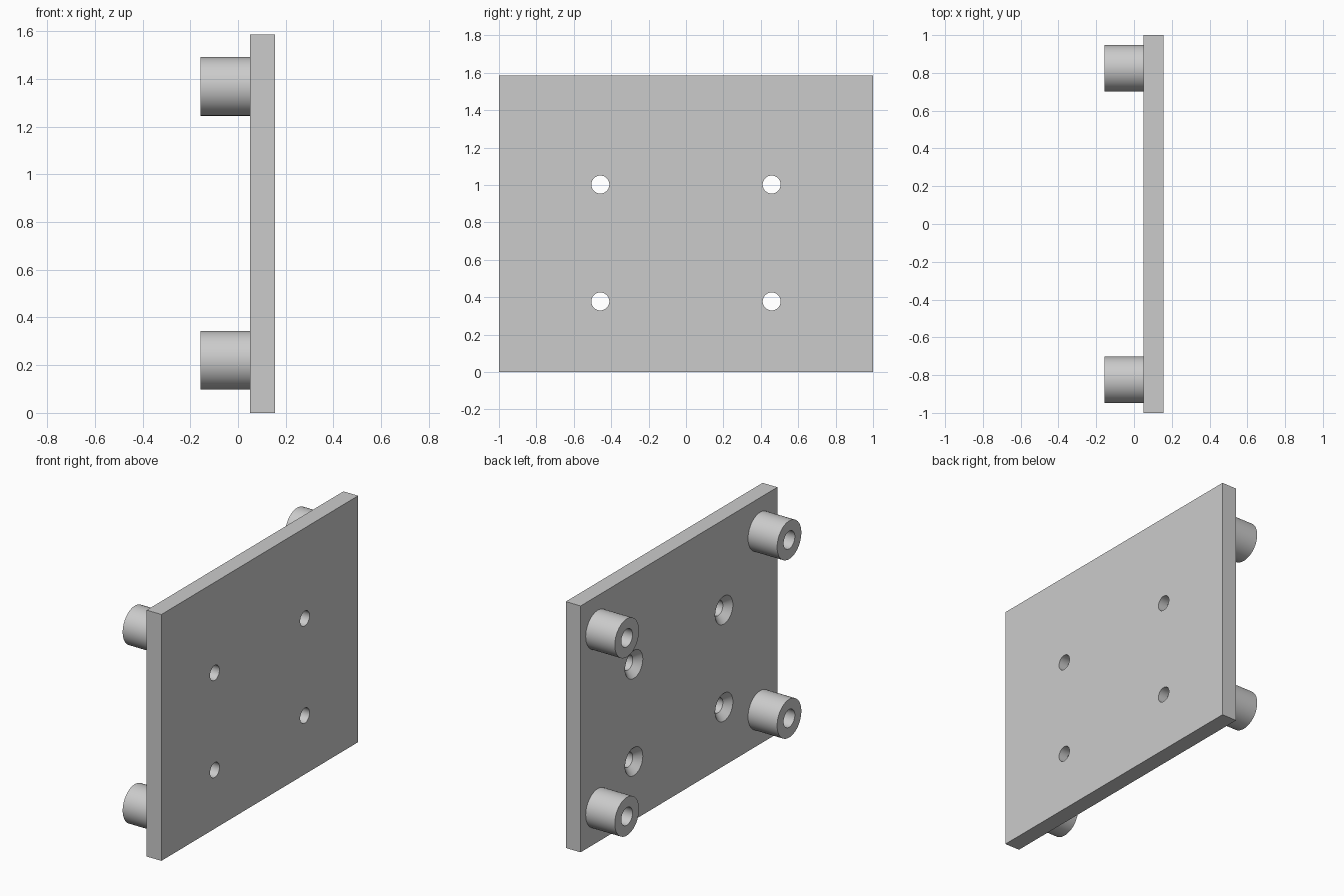
import bpy
import math
from mathutils import Matrix

cube = bpy.data.objects.get("Cube")
if cube:
    bpy.data.objects.remove(cube, do_unlink=True)

# Overall dimensions
BACK, FACE, TIP = 0.155, 0.05, -0.157
HEIGHT = 1.585
MID = 0.69          # centre height of the screw hole pattern
SEGMENTS = 64

grey = bpy.data.materials.new("plain grey")
grey.use_nodes = True
grey.diffuse_color = (0.6, 0.6, 0.6, 1)
grey.node_tree.nodes["Principled BSDF"].inputs["Base Color"].default_value = (0.6, 0.6, 0.6, 1)


def lathe(name, profile, y, z):
    """Revolve a closed loop of (x, radius) points about an axis along x."""
    n = len(profile)
    verts, faces = [], []
    for i in range(SEGMENTS):
        a = 2 * math.pi * i / SEGMENTS
        verts += [(x, r * math.cos(a), r * math.sin(a)) for x, r in profile]
        j = (i + 1) % SEGMENTS
        faces += [(i * n + k, i * n + (k + 1) % n, j * n + (k + 1) % n, j * n + k)
                  for k in range(n)]
    mesh = bpy.data.meshes.new(name)
    mesh.from_pydata(verts, [], faces)
    mesh.materials.append(grey)
    obj = bpy.data.objects.new(name, mesh)
    obj.location = (0, y, z)
    bpy.context.collection.objects.link(obj)
    return obj


def cone(name, x0, r0, x1, r1, y, z):
    """Solid cone or cylinder along x, used as a cutter."""
    bpy.ops.mesh.primitive_cone_add(vertices=SEGMENTS, radius1=r0, radius2=r1, depth=x1 - x0,
                                    location=((x0 + x1) / 2, y, z),
                                    rotation=(0, math.pi / 2, 0))
    obj = bpy.context.object
    obj.name = name
    obj.hide_render = True
    return obj


def smooth(obj):
    bpy.ops.object.select_all(action='DESELECT')
    obj.select_set(True)
    bpy.context.view_layer.objects.active = obj
    bpy.ops.object.shade_smooth_by_angle(angle=math.radians(30))


# Mounting plate
bpy.ops.mesh.primitive_cube_add(size=1)
plate = bpy.context.object
plate.name = "mounting_plate"
plate.data.transform(Matrix.Translation(((FACE + BACK) / 2, 0, HEIGHT / 2))
                     @ Matrix.Diagonal((BACK - FACE, 2, HEIGHT, 1)))
plate.data.materials.append(grey)

# Countersunk screw holes through the plate
cutters = []
for y in (-0.458, 0.458):
    for z in (MID - 0.3125, MID + 0.3125):
        cutters.append(cone("hole_cutter", FACE - 0.05, 0.048, BACK + 0.05, 0.048, y, z))
        cutters.append(cone("countersink_cutter", FACE - 0.01, 0.1, FACE + 0.042, 0.048, y, z))
for cutter in cutters:
    mod = plate.modifiers.new("cut", 'BOOLEAN')
    mod.operation = 'DIFFERENCE'
    mod.solver = 'EXACT'
    mod.object = cutter
    bpy.context.view_layer.objects.active = plate
    bpy.ops.object.modifier_apply(modifier=mod.name)
for cutter in cutters:
    bpy.data.objects.remove(cutter, do_unlink=True)
smooth(plate)

# Hollow standoffs at the four corners
tube = [(TIP, 0.057), (TIP, 0.123), (FACE, 0.123), (FACE, 0.057)]
for y, side in ((-0.825, "front"), (0.825, "rear")):
    for z, level in ((0.22, "lower"), (1.368, "upper")):
        smooth(lathe(f"{level}_{side}_standoff", tube, y, z))
